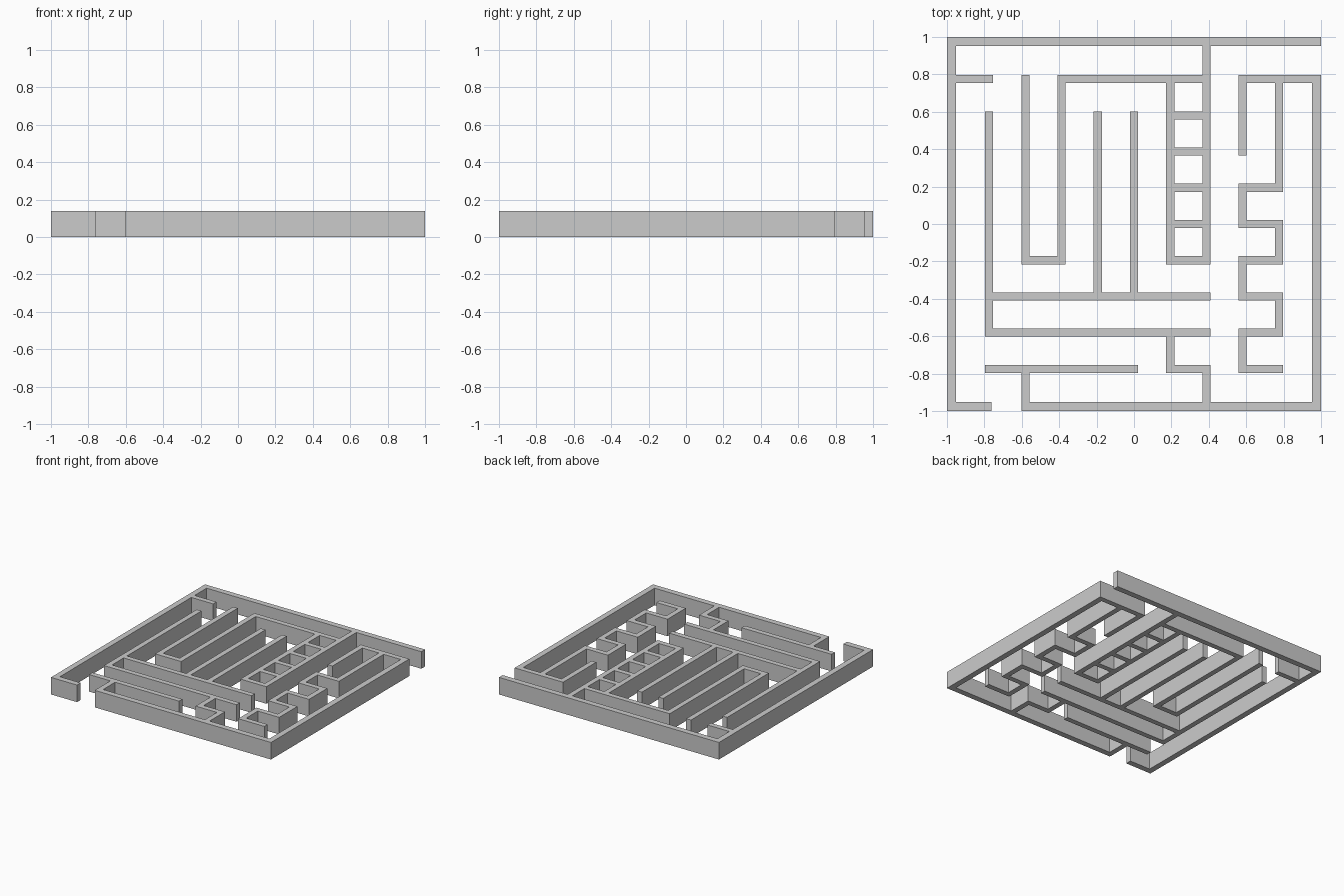
import bpy, bmesh

if "Cube" in bpy.data.objects:
    bpy.data.objects.remove(bpy.data.objects["Cube"])

H = 0.14        # wall height
PITCH = 0.1937  # grid spacing of the inner walls
HALF = 0.0215   # half thickness of the inner walls
RIM = 0.048     # thickness of the outer walls


def wall(path):
    """Rectangles covering a right-angled path given in grid steps."""
    out = []
    for (ax, ay), (bx, by) in zip(path, path[1:]):
        x0, x1 = sorted((ax * PITCH, bx * PITCH))
        y0, y1 = sorted((ay * PITCH, by * PITCH))
        out.append((max(x0 - HALF, -1), min(x1 + HALF, 1),
                    max(y0 - HALF, -1), min(y1 + HALF, 1)))
    return out


# Outer rim with its two openings
rects = [
    (-1, 1, 1 - RIM, 1),
    (-1, -1 + RIM, -1, 1),
    (1 - RIM, 1, -1, 4 * PITCH + HALF),
    (-1, -0.763, -1, -1 + RIM),
    (-0.601, 1, -1, -1 + RIM),
]

# Inner walls, in grid steps
paths = [
    [(-5, 4), (-4, 4)],                                         # entry stub
    [(-4, 3), (-4, -3), (2, -3)],                               # long corner
    [(-4, -2), (2, -2)],
    [(-1, 3), (-1, -2)], [(0, 3), (0, -2)],                     # fingers
    [(-3, 4), (-3, -1), (-2, -1), (-2, 4), (2, 4)],             # hook
    [(1, 4), (1, -1)], [(2, 5), (2, -1)],                       # ladder rails
    [(-4, -4), (0, -4)], [(-3, -4), (-3, -5)],                  # lower left
    [(1, -3), (1, -4), (2, -4), (2, -5)],                       # lower step
    [(3, 2), (3, 4), (5, 4)],                                   # right hook
    [(4, 4), (4, 1), (3, 1), (3, 0), (4, 0), (4, -1), (3, -1),  # meander
     (3, -2), (4, -2), (4, -3), (3, -3), (3, -4), (4, -4)],
]
paths += [[(1, y), (2, y)] for y in range(-1, 4)]               # ladder rungs
for p in paths:
    rects += wall(p)

# Merge the rectangles into one clean floor plan
xs = sorted({round(v, 4) for r in rects for v in r[:2]})
ys = sorted({round(v, 4) for r in rects for v in r[2:]})
bm = bmesh.new()
grid = {}


def corner(i, j):
    if (i, j) not in grid:
        grid[i, j] = bm.verts.new((xs[i], ys[j], 0))
    return grid[i, j]


for i in range(len(xs) - 1):
    for j in range(len(ys) - 1):
        cx, cy = (xs[i] + xs[i + 1]) / 2, (ys[j] + ys[j + 1]) / 2
        if any(a < cx < b and c < cy < d for a, b, c, d in rects):
            bm.faces.new([corner(i, j), corner(i + 1, j),
                          corner(i + 1, j + 1), corner(i, j + 1)])

# Raise the plan to wall height
ext = bmesh.ops.extrude_face_region(bm, geom=bm.faces[:], use_keep_orig=True)
top = [g for g in ext["geom"] if isinstance(g, bmesh.types.BMVert)]
bmesh.ops.translate(bm, verts=top, vec=(0, 0, H))
bmesh.ops.recalc_face_normals(bm, faces=bm.faces[:])
bmesh.ops.dissolve_limit(bm, angle_limit=0.01, verts=bm.verts[:], edges=bm.edges[:])

mesh = bpy.data.meshes.new("maze_walls")
bm.to_mesh(mesh)
bm.free()
bpy.context.collection.objects.link(bpy.data.objects.new("maze_walls", mesh))
